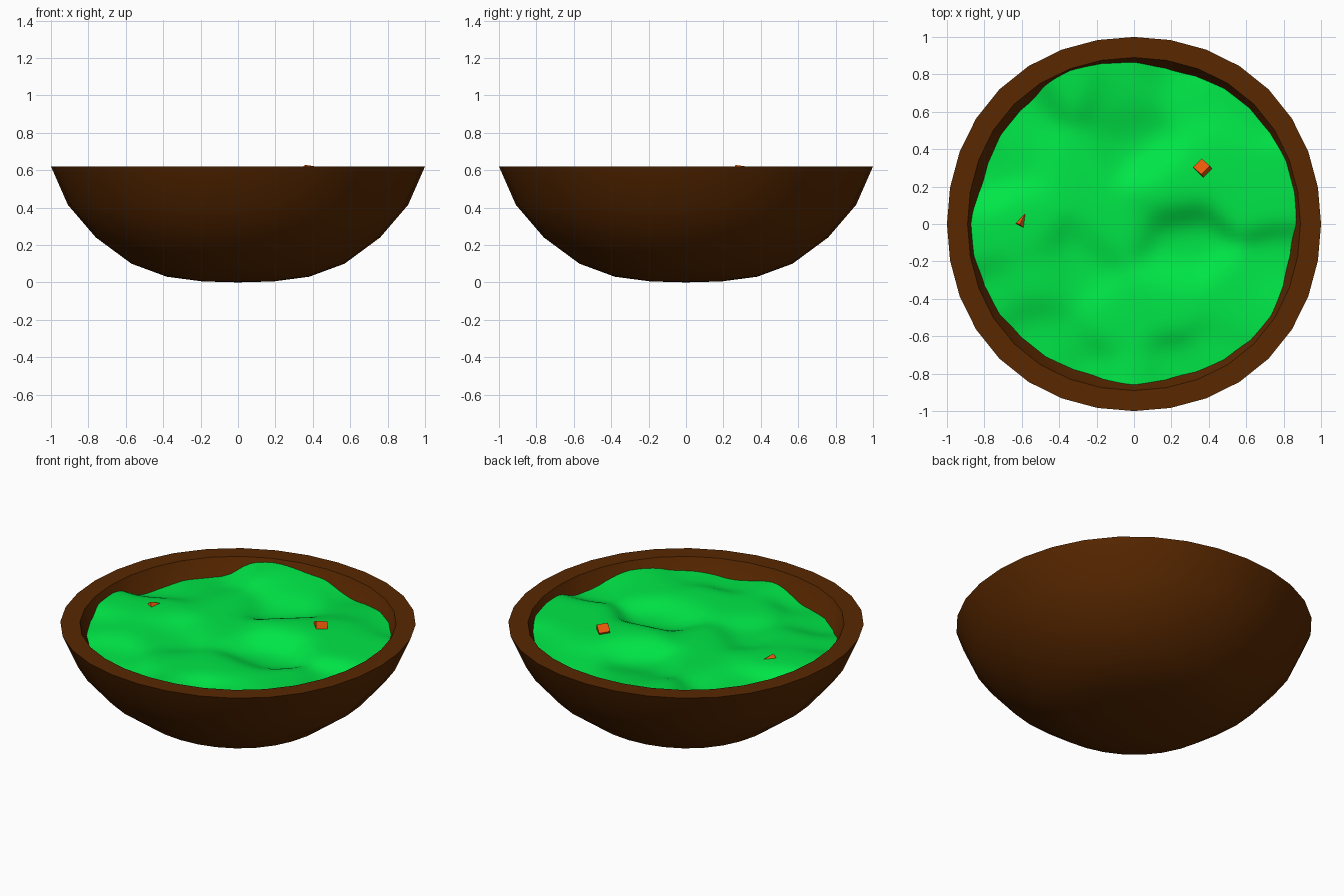
import bpy, bmesh, math
from mathutils import Matrix, Vector

old = bpy.data.objects.get("Cube")
if old:
    bpy.data.objects.remove(old, do_unlink=True)


def material(name, rgb):
    m = bpy.data.materials.new(name)
    m.use_nodes = True
    m.diffuse_color = (*rgb, 1)
    m.node_tree.nodes["Principled BSDF"].inputs["Base Color"].default_value = (*rgb, 1)
    return m


def add_object(name, bm, mat, angle=None):
    bmesh.ops.recalc_face_normals(bm, faces=bm.faces[:])
    mesh = bpy.data.meshes.new(name)
    bm.to_mesh(mesh)
    bm.free()
    mesh.materials.append(mat)
    ob = bpy.data.objects.new(name, mesh)
    bpy.context.collection.objects.link(ob)
    if angle:
        bpy.ops.object.select_all(action="DESELECT")
        ob.select_set(True)
        bpy.context.view_layer.objects.active = ob
        bpy.ops.object.shade_smooth_by_angle(angle=math.radians(angle))


wood = material("dark brown wood", (0.10, 0.021, 0.0))
green = material("green soup", (0.0, 0.8, 0.063))
orange = material("orange carrot", (0.8, 0.1, 0.003))

# Bowl: outer and inner profile, turned around z, slightly squared on the diagonals
SIDES = 32
profile = [(.19, .005), (.38, .03), (.57, .1), (.76, .24), (.91, .415), (1, .62),
           (.89, .62), (.815, .45), (.68, .3), (.51, .18), (.34, .12), (.17, .1)]
bowl = bmesh.new()
rings = []
for r, z in profile:
    ring = []
    for i in range(SIDES):
        a = 2 * math.pi * i / SIDES
        bulge = r * (1 + 0.018 * math.sin(2 * a) ** 2)
        ring.append(bowl.verts.new((bulge * math.cos(a), bulge * math.sin(a), z)))
    rings.append(ring)
for low, high in zip(rings, rings[1:]):
    for i in range(SIDES):
        j = (i + 1) % SIDES
        bowl.faces.new((low[i], low[j], high[j], high[i]))
for ring, z in ((rings[0], 0), (rings[-1], 0.095)):
    tip = bowl.verts.new((0, 0, z))
    for i in range(SIDES):
        bowl.faces.new((ring[i], ring[(i + 1) % SIDES], tip))
add_object("bowl", bowl, wood, 35)

# Soup: disc whose waves blend a few heights around the edge and in the middle
edge_heights = {11: .58, 47: .55, 77: .51, 92: .575, 114: .6, 135: .51, 159: .495,
                185: .58, 207: .54, 229: .5, 253: .49, 269: .56, 284: .515,
                303: .545, 326: .575, 344: .525}
waves = [(.2, .2, .6), (0, .45, .5), (-.05, .65, .56), (.25, -.12, .5), (.2, -.4, .57),
         (-.3, -.25, .51), (-.3, .3, .56), (-.6, 0, .57), (-.5, -.3, .56), (.6, .2, .58),
         (.45, .4, .58), (.55, -.4, .56), (-.45, -.6, .51), (-.1, -.5, .55),
         (-.1, 0, .56), (.35, .65, .54), (-.6, .4, .53)]
for a, z in edge_heights.items():
    waves.append((.87 * math.cos(math.radians(a)), .87 * math.sin(math.radians(a)), z))


def soup_height(x, y):
    total = weight = 0
    for px, py, z in waves:
        w = math.exp(-((x - px) ** 2 + (y - py) ** 2) / 0.025)
        total += w * z
        weight += w
    return total / weight


soup = bmesh.new()
bmesh.ops.create_grid(soup, x_segments=56, y_segments=56, size=1)
for v in soup.verts:
    x, y, _ = v.co
    px = 0.9 * x * math.sqrt(1 - y * y / 2)
    py = 0.9 * y * math.sqrt(1 - x * x / 2)
    v.co = (px, py, soup_height(px, py))
soup.normal_update()
if sum(f.normal.z for f in soup.faces) < 0:
    bmesh.ops.reverse_faces(soup, faces=soup.faces[:])
add_object("soup", soup, green, 60)


# Carrot pieces: tilted cubes, mostly sunk, the highest corner given above the soup
def carrot(name, x, y, rise, size, turn):
    bm = bmesh.new()
    bmesh.ops.create_cube(bm, size=size)
    bm.transform(Matrix.Rotation(turn[2], 4, "Z") @ Matrix.Rotation(turn[1], 4, "Y")
                 @ Matrix.Rotation(turn[0], 4, "X"))
    peak = max(bm.verts, key=lambda v: v.co.z).co.copy()
    bm.transform(Matrix.Translation(Vector((x, y, soup_height(x, y) + rise)) - peak))
    add_object(name, bm, orange)


carrot("carrot_large", 0.36, 0.265, 0.04, 0.065, (-0.45, 0.1, 0.8))
carrot("carrot_small", -0.61, 0.0, 0.022, 0.08, (0.75, 0.35, 1.1))
